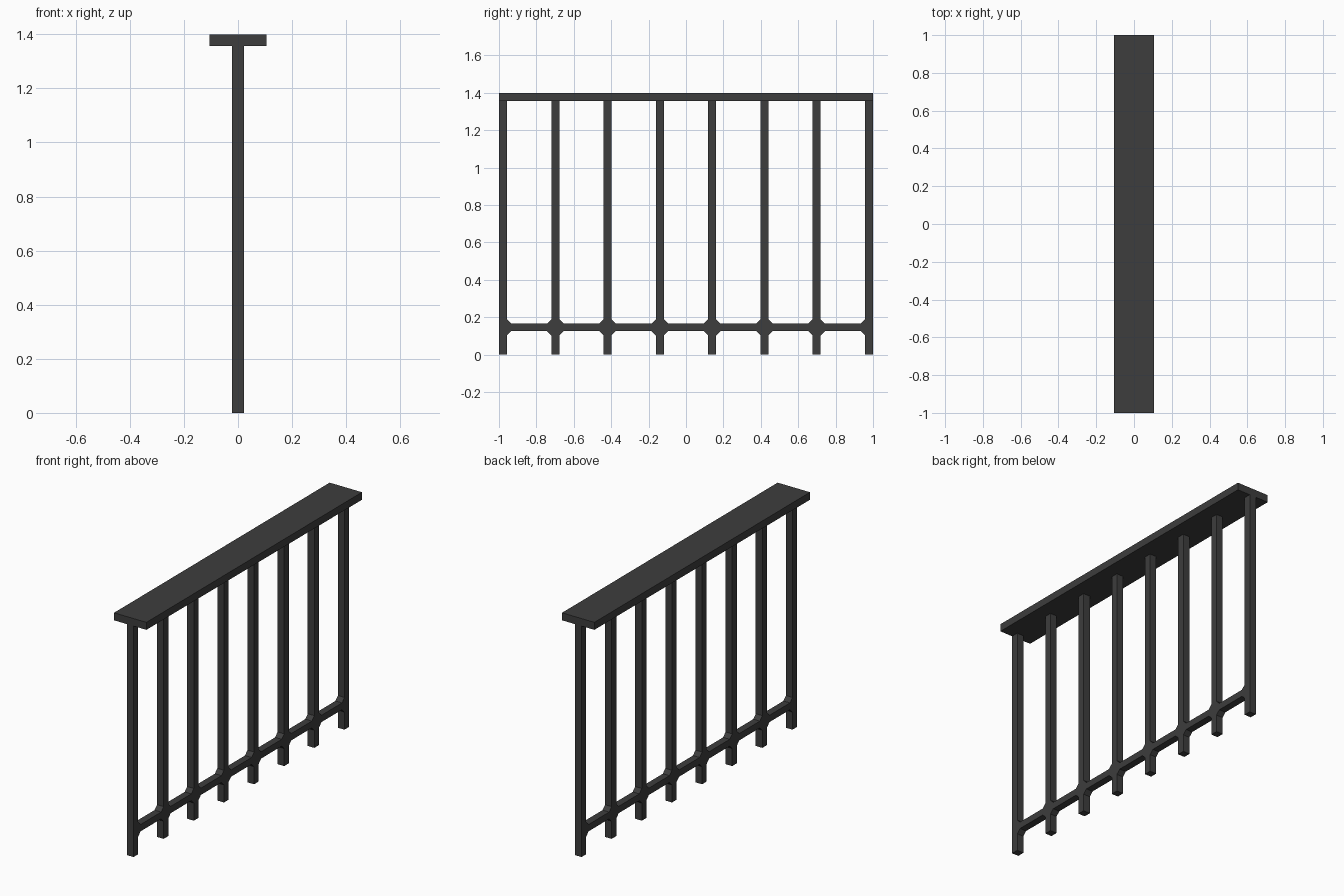
import bpy, bmesh

if "Cube" in bpy.data.objects:
    bpy.data.objects.remove(bpy.data.objects["Cube"])

metal = bpy.data.materials.new("dark_metal")
metal.diffuse_color = (0.047, 0.047, 0.047, 1)
metal.use_nodes = True
metal.node_tree.nodes["Principled BSDF"].inputs["Base Color"].default_value = metal.diffuse_color

HALF = 0.0215          # half thickness of the bars
COUNT = 8
FIRST = -1 + HALF
STEP = -2 * FIRST / (COUNT - 1)
RAIL_Z = 0.146


def extruded(name, profile, half_x):
    """Extrude a (y, z) outline symmetrically along x."""
    bm = bmesh.new()
    face = bm.faces.new([bm.verts.new((-half_x, y, z)) for y, z in profile])
    new = bmesh.ops.extrude_face_region(bm, geom=[face])["geom"]
    bmesh.ops.translate(bm, vec=(2 * half_x, 0, 0),
                        verts=[v for v in new if isinstance(v, bmesh.types.BMVert)])
    bmesh.ops.recalc_face_normals(bm, faces=bm.faces)
    mesh = bpy.data.meshes.new(name)
    bm.to_mesh(mesh)
    bm.free()
    mesh.materials.append(metal)
    obj = bpy.data.objects.new(name, mesh)
    bpy.context.collection.objects.link(obj)
    return obj


def rect(y0, y1, z0, z1):
    return [(y0, z0), (y1, z0), (y1, z1), (y0, z1)]


# Flat handrail
extruded("handrail", rect(-1, 1, 1.356, 1.4), 0.105)

# Upright balusters
for i in range(COUNT):
    y = FIRST + i * STEP
    extruded(f"baluster_{i + 1}", rect(y - HALF, y + HALF, 0, 1.356), HALF)

# Lower rail: one section per bay, flared where it meets the balusters
for i in range(COUNT - 1):
    a = FIRST + i * STEP + HALF
    b = a + STEP - 2 * HALF
    flare, r, f = 0.023, 0.02, 0.043
    upper = [(a, f), (a + flare, r), (b - flare, r), (b, f)]
    lower = [(y, -z) for y, z in reversed(upper)]
    extruded(f"lower_rail_{i + 1}", [(y, RAIL_Z + z) for y, z in upper + lower], HALF)
